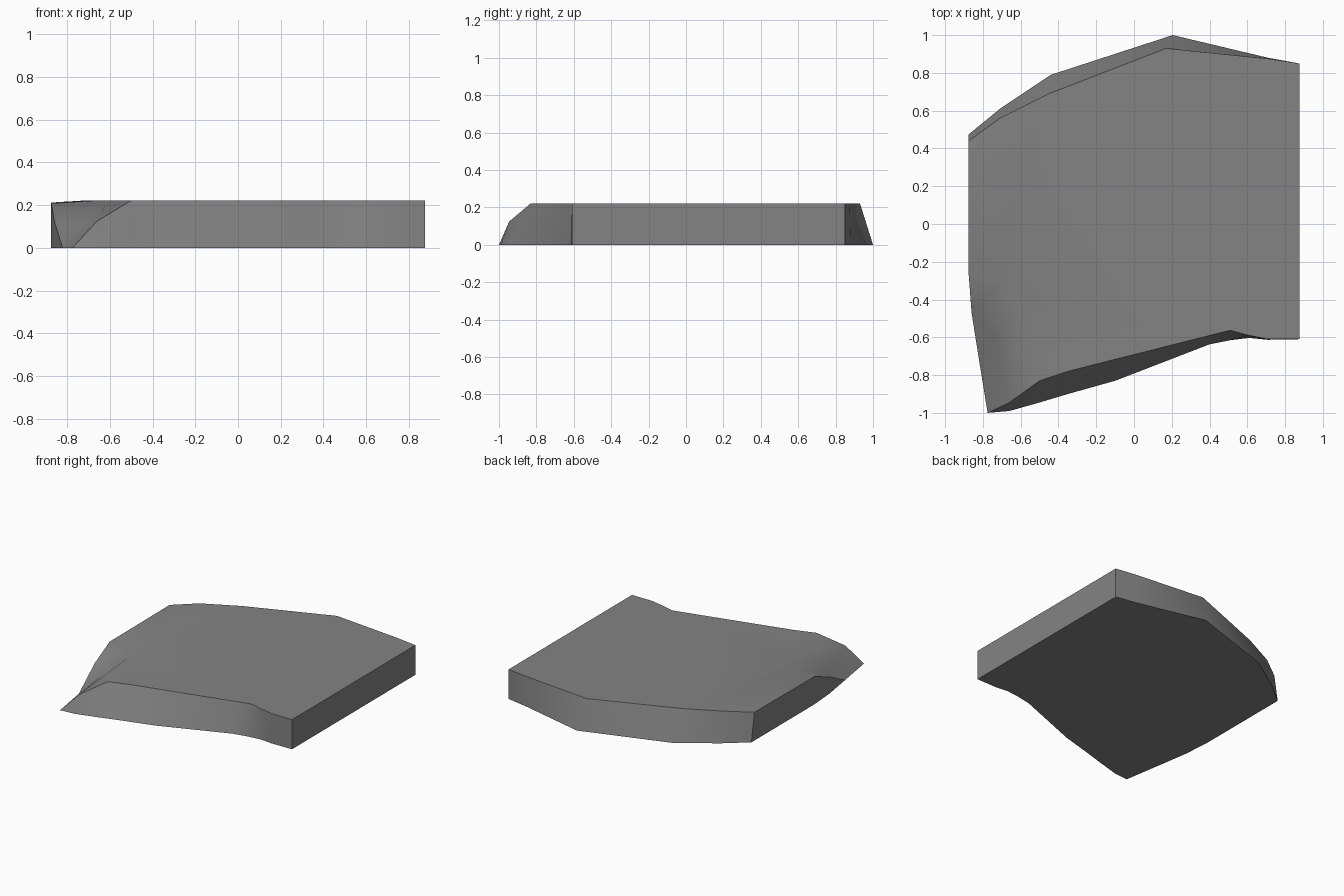
import bpy, bmesh, math

if "Cube" in bpy.data.objects:
    bpy.data.objects.remove(bpy.data.objects["Cube"])

H = 0.222

# Outline stations, anticlockwise: base x, base y, top x, top y, top z
STATIONS = [
    # straight right side and bevelled back
    (0.875, -0.61, 0.875, -0.61, H), (0.875, 0.85, 0.875, 0.85, H),
    (0.71, 0.88, 0.71, 0.875, H), (0.205, 1.0, 0.17, 0.93, H),
    (-0.44, 0.79, -0.45, 0.69, H), (-0.71, 0.61, -0.71, 0.56, H),
    (-0.875, 0.475, -0.875, 0.44, 0.212),
    # left side, running down into the worn corner
    (-0.875, -0.27, -0.875, -0.27, 0.208), (-0.86, -0.47, -0.86, -0.47, 0.125),
    (-0.822, -0.71, -0.822, -0.71, 0), (-0.775, -1.0, -0.775, -1.0, 0),
    # sloping front
    (-0.66, -0.99, -0.66, -0.945, 0.125), (-0.5, -0.945, -0.5, -0.83, H),
    (-0.35, -0.90, -0.35, -0.78, H), (-0.1, -0.83, -0.1, -0.716, H),
    (0.4, -0.637, 0.4, -0.59, H), (0.51, -0.615, 0.51, -0.563, H),
    (0.61, -0.603, 0.61, -0.59, H), (0.71, -0.613, 0.71, -0.61, H),
]

bm = bmesh.new()
base = [bm.verts.new((s[0], s[1], 0)) for s in STATIONS]
top = [bm.verts.new(s[2:]) if s[4] > 0 else b for s, b in zip(STATIONS, base)]


def face(*verts):
    unique = list(dict.fromkeys(verts))
    if len(unique) > 2:
        bm.faces.new(unique)


# Side walls and underside
n = len(base)
for i in range(n):
    j = (i + 1) % n
    face(base[i], base[j], top[j], top[i])
face(*reversed(base))

# Hollow worn into the front left corner
rim_a = bm.verts.new((-0.70, -0.31, 0.22))
rim_b = bm.verts.new((-0.61, -0.43, H))
mid = bm.verts.new((-0.725, -0.60, 0.11))
face(top[7], top[8], rim_a)
face(top[8], mid, rim_a)
face(rim_a, mid, rim_b)
face(top[8], top[9], mid)
face(top[9], top[10], mid)
face(top[10], top[11], mid)
face(mid, top[11], rim_b)
face(rim_b, top[11], top[12])

# Flat top
face(*top[:8], rim_a, rim_b, *top[12:])
bmesh.ops.triangulate(bm, faces=[f for f in bm.faces if len(f.verts) > 4])
bmesh.ops.recalc_face_normals(bm, faces=bm.faces[:])

mesh = bpy.data.meshes.new("stone_slab")
bm.to_mesh(mesh)
bm.free()
slab = bpy.data.objects.new("stone_slab", mesh)
bpy.context.collection.objects.link(slab)

# Plain grey stone
grey = bpy.data.materials.new("stone grey")
grey.diffuse_color = (0.23, 0.23, 0.23, 1)
grey.use_nodes = True
grey.node_tree.nodes["Principled BSDF"].inputs["Base Color"].default_value = grey.diffuse_color
mesh.materials.append(grey)

bpy.context.view_layer.objects.active = slab
slab.select_set(True)
bpy.ops.object.shade_smooth_by_angle(angle=math.radians(40))
